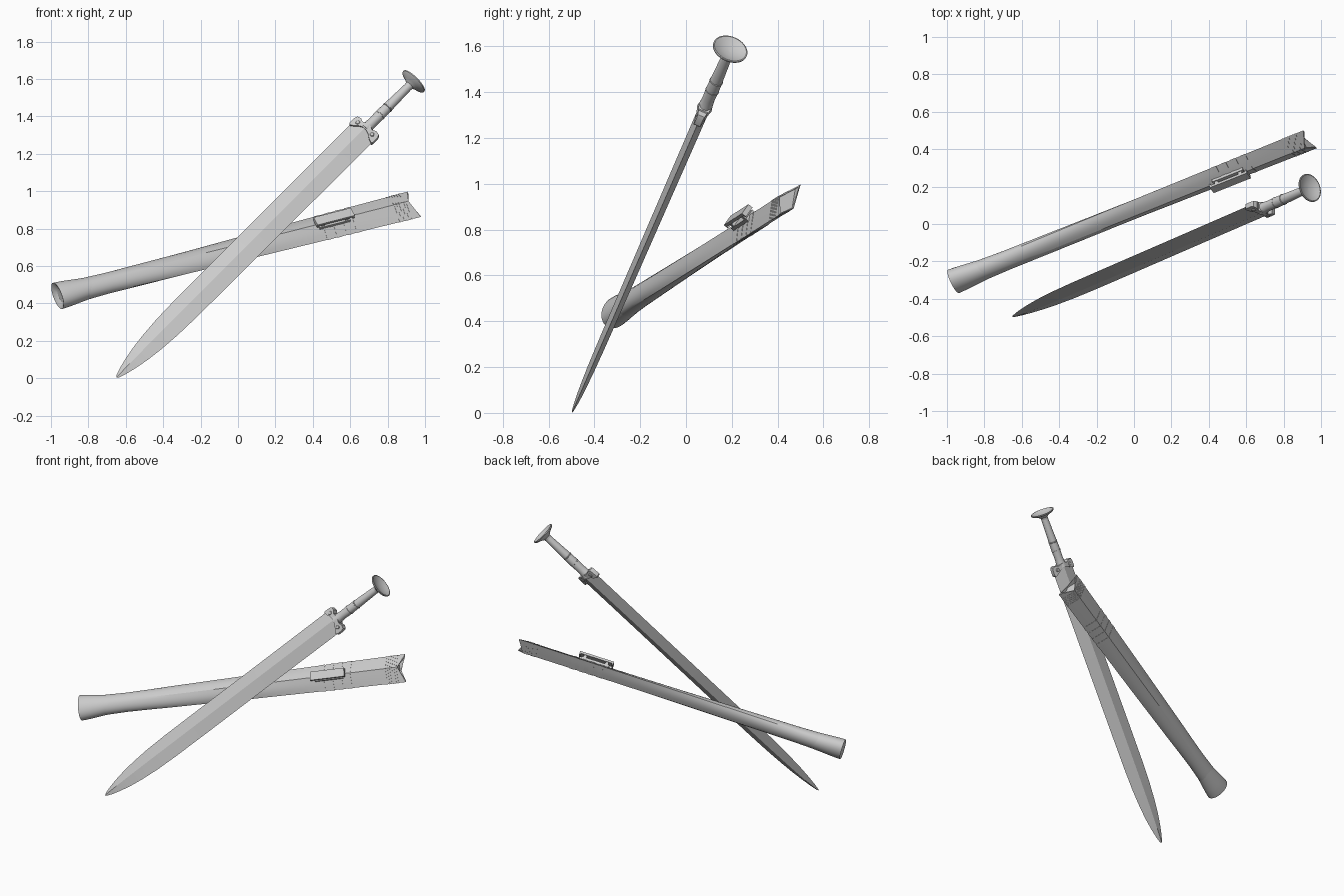
import bpy, math
from mathutils import Vector, Matrix

if "Cube" in bpy.data.objects:
    bpy.data.objects.remove(bpy.data.objects["Cube"])


def frame(origin, x, z):
    """Placement matrix: local x = width, local z = length, local -y = front face."""
    z = Vector(z).normalized()
    x = Vector(x)
    x = (x - z * x.dot(z)).normalized()
    y = z.cross(x)
    m = Matrix((x, y, z)).transposed().to_4x4()
    m.translation = origin
    return m


def loft(name, rings, place, angle=25):
    """Skin a list of equal-length point rings and close both ends."""
    n = len(rings[0])
    verts = [p for r in rings for p in r]
    faces = [(i * n + j, i * n + (j + 1) % n, (i + 1) * n + (j + 1) % n, (i + 1) * n + j)
             for i in range(len(rings) - 1) for j in range(n)]
    faces.append(tuple(reversed(range(n))))
    faces.append(tuple(range(len(verts) - n, len(verts))))
    me = bpy.data.meshes.new(name)
    me.from_pydata(verts, [], faces)
    ob = bpy.data.objects.new(name, me)
    bpy.context.collection.objects.link(ob)
    ob.matrix_world = place
    bpy.ops.object.select_all(action='DESELECT')
    ob.select_set(True)
    bpy.context.view_layer.objects.active = ob
    bpy.ops.object.mode_set(mode='EDIT')
    bpy.ops.mesh.select_all(action='SELECT')
    bpy.ops.mesh.normals_make_consistent(inside=False)
    bpy.ops.object.mode_set(mode='OBJECT')
    bpy.ops.object.shade_smooth_by_angle(angle=math.radians(angle))
    return ob


def turned(name, profile, place, n=32):
    """Round part from (radius, height) pairs."""
    return loft(name, [[(r * math.cos(2 * math.pi * j / n), r * math.sin(2 * math.pi * j / n), z)
                        for j in range(n)] for r, z in profile], place)


def box(name, x, y, z, place):
    return loft(name, [[(x[0], y[0], h), (x[1], y[0], h), (x[1], y[1], h), (x[0], y[1], h)]
                       for h in z], place)


# ---- Sword ----
sword = frame((-0.65, -0.497, 0.003), (0.736, -0.27, -0.621), (1.59, 0.69, 1.585))

# blade: flat diamond section with a leaf-shaped point
outline = [(0, .001, .001), (.012, .010, .004), (.05, .023, .008), (.11, .038, .012),
           (.19, .053, .015), (.28, .064, .0175), (.4, .073, .019), (.55, .077, .020),
           (.8, .078, .021), (1.4, .078, .023), (1.96, .079, .025)]
loft("blade", [[(w, 0, s), (0, t, s), (-w, 0, s), (0, -t, s)] for s, w, t in outline], sword, 8)

# guard: arched collar, thick in the middle
guard = [(.084, .014, 1.932, 1.972), (.078, .016, 1.925, 1.988), (.055, .020, 1.935, 1.992),
         (.035, .024, 1.95, 1.982), (.015, .029, 1.958, 1.99)]
guard += [(-x, t, a, b) for x, t, a, b in reversed(guard)]
loft("guard", [[(x, -t, a), (x, t, a), (x, t, b), (x, -t, b)] for x, t, a, b in guard], sword, 30)
for side in (-1, 1):
    # rivets run through the guard
    m = sword @ Matrix.Translation((side * .052, 0, 1.962)) @ Matrix.Rotation(math.pi / 2, 4, 'X')
    turned("guard_rivet", [(.009, -.025), (.012, -.022), (.012, .022), (.009, .025)], m, 12)

# grip and dished pommel
turned("grip", [(.034, 1.965), (.029, 1.995), (.027, 2.03), (.029, 2.08), (.0275, 2.14),
                (.025, 2.22), (.022, 2.32)], sword)
for s in (2.08, 2.14):
    turned("grip_ring", [(.026, s - .005), (.030, s - .002), (.030, s + .002), (.026, s + .005)], sword)
turned("pommel", [(.022, 2.30), (.025, 2.315), (.045, 2.328), (.072, 2.339), (.078, 2.345),
                  (.078, 2.351), (.073, 2.352), (.050, 2.341), (.025, 2.335), (.003, 2.333)], sword, 48)

# ---- Scabbard ----
sheath = frame((-0.965, -0.307, 0.44), (.414, -.525, -.746), (1.907, .76, .49))
L = 2.11
# length, half width, half depth, share of diamond shape
KEYS = [(0, .080, .060, 0), (.07, .073, .057, 0), (.19, .058, .050, 0), (.6, .068, .047, .3),
        (1.1, .077, .044, .65), (1.6, .084, .042, .92), (L, .090, .042, 1)]


def section(s, grow=0.0, z=None, scale=1.0, notch=0.0, n=32):
    for p, q in zip(KEYS, KEYS[1:]):
        if s <= q[0]:
            break
    f = (s - p[0]) / (q[0] - p[0])
    a, b, k = [u + (v - u) * f for u, v in zip(p[1:], q[1:])]
    a, b = (a + grow) * scale, (b + grow) * scale
    ring = []
    for j in range(n):
        c, d = math.cos(2 * math.pi * j / n), math.sin(2 * math.pi * j / n)
        e = 1 + k * (1 / (abs(c) + abs(d)) - 1)
        h = (s if z is None else z) - notch * (1 - abs(c * e))
        ring.append((a * c * e, b * d * e, h))
    return ring


# body: hollow mouth with a V notch on both faces
body = [section(s) for s in (.15, .3, .45, .6, .85, 1.1, 1.35, 1.6, 1.85, 2.0)]
body += [section(L, notch=.04), section(L, scale=.86, notch=.04), section(L, z=1.85, scale=.84)]
loft("scabbard_body", body, sheath, 20)

# flared chape with a hollow end
chape = [section(0, z=.02, scale=.05), section(0, z=.018, scale=.55), section(0, z=.002, scale=.88),
         section(0), section(.03, .001), section(.07, .001), section(.12, .001),
         section(.19, .0015), section(.19, -.003)]
loft("scabbard_chape", chape, sheath, 30)

# raised binding bands under the slide and near the mouth
bands = [(1.56 + .058 * i, 1.59 + .058 * i) for i in range(4)]
bands += [(1.985 + .014 * i, 1.993 + .014 * i) for i in range(6)]
for a, b in bands:
    loft("binding_band", [section(a, -.003), section(a, .002), section(b, .002), section(b, -.003)],
         sheath)

# belt slide: long bar held off the face by two end blocks
box("slide_bar", (-.027, .027), (-.077, -.063), (1.515, 1.735), sheath)
for a in (1.545, 1.685):
    box("slide_post", (-.022, .022), (-.066, -.03), (a, a + .02), sheath)
box("slide_base", (-.027, .027), (-.046, -.025), (1.535, 1.715), sheath)
for a in (1.515, 1.727):
    box("slide_lip", (-.027, .027), (-.07, -.054), (a, a + .008), sheath)
